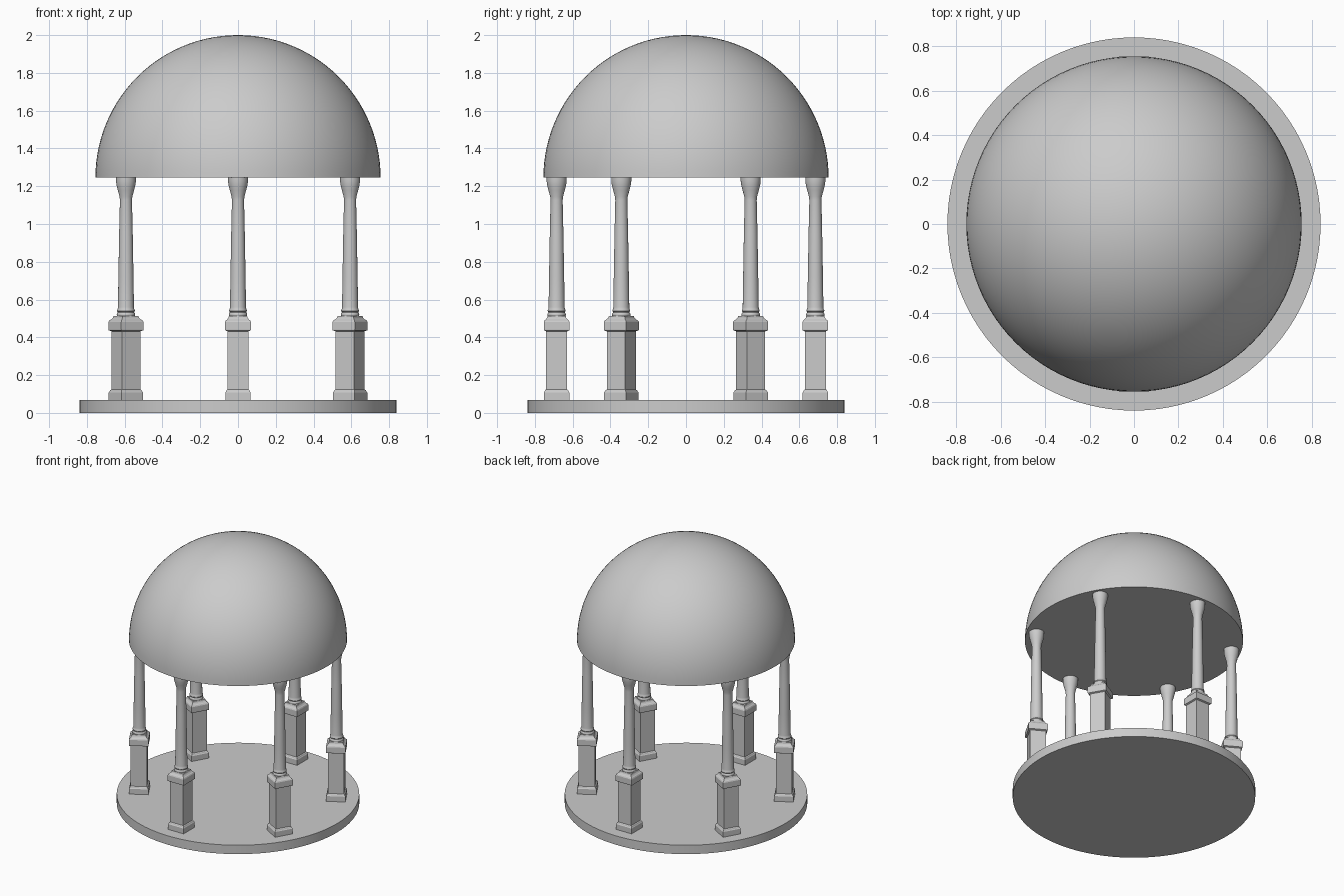
import bpy, bmesh, math
from mathutils import Matrix

if "Cube" in bpy.data.objects:
    bpy.data.objects.remove(bpy.data.objects["Cube"])


def lathe(name, profile, sides, matrix=Matrix(), smooth=True, square=False):
    """Revolve (radius, z) points; square=True gives a 4-sided prism with half widths."""
    bm = bmesh.new()
    rings = []
    k = math.sqrt(2) if square else 1
    off = math.pi / 4 if square else 0
    for r, z in profile:
        if r == 0:
            rings.append([bm.verts.new((0, 0, z))])
        else:
            rings.append([bm.verts.new((r * k * math.cos(off + math.tau * i / sides),
                                        r * k * math.sin(off + math.tau * i / sides), z))
                          for i in range(sides)])
    for a, b in zip(rings, rings[1:]):
        for i in range(sides):
            j = (i + 1) % sides
            if len(b) == 1:
                bm.faces.new((a[i], a[j], b[0]))
            else:
                bm.faces.new((a[i], a[j], b[j], b[i]))
    bm.faces.new(rings[0][::-1])
    if len(rings[-1]) > 1:
        bm.faces.new(rings[-1])
    bm.transform(matrix)
    mesh = bpy.data.meshes.new(name)
    bm.to_mesh(mesh)
    bm.free()
    ob = bpy.data.objects.new(name, mesh)
    bpy.context.collection.objects.link(ob)
    if smooth:
        bpy.ops.object.select_all(action='DESELECT')
        ob.select_set(True)
        bpy.context.view_layer.objects.active = ob
        bpy.ops.object.shade_smooth_by_angle(angle=math.radians(35))
    return ob


# Round floor
lathe("floor", [(0.84, 0), (0.84, 0.068)], 96)

# Hemispherical roof with a closed flat underside
n = 28
R, Z = 0.755, 1.245
dome = [(R * math.cos(math.pi / 2 * i / n), Z + R * math.sin(math.pi / 2 * i / n))
        for i in range(n)] + [(0, Z + R)]
lathe("dome", dome, 96)

# Column outlines: square pedestal and round turned shaft
pedestal = [(0.067, 0.066), (0.067, 0.108), (0.063, 0.114), (0.061, 0.12), (0.056, 0.124),
            (0.056, 0.432), (0.067, 0.437), (0.068, 0.442), (0.068, 0.482),
            (0.064, 0.49), (0.058, 0.494), (0.051, 0.503), (0.048, 0.514)]
shaft = [(0.044, 0.508), (0.048, 0.513), (0.049, 0.52), (0.048, 0.526), (0.044, 0.531),
         (0.044, 0.535), (0.047, 0.539), (0.047, 0.544), (0.044, 0.549), (0.0425, 0.56),
         (0.040, 0.72), (0.036, 0.95), (0.032, 1.125), (0.034, 1.145),
         (0.043, 1.178), (0.050, 1.205), (0.053, 1.228), (0.053, 1.248)]

# Six columns in a ring, each turned to face the centre
for i in range(6):
    m = Matrix.Rotation(math.radians(30 + 60 * i), 4, 'Z') @ Matrix.Translation((0.685, 0, 0))
    lathe(f"pedestal_{i + 1}", pedestal, 4, m, smooth=False, square=True)
    lathe(f"column_shaft_{i + 1}", shaft, 32, m)
